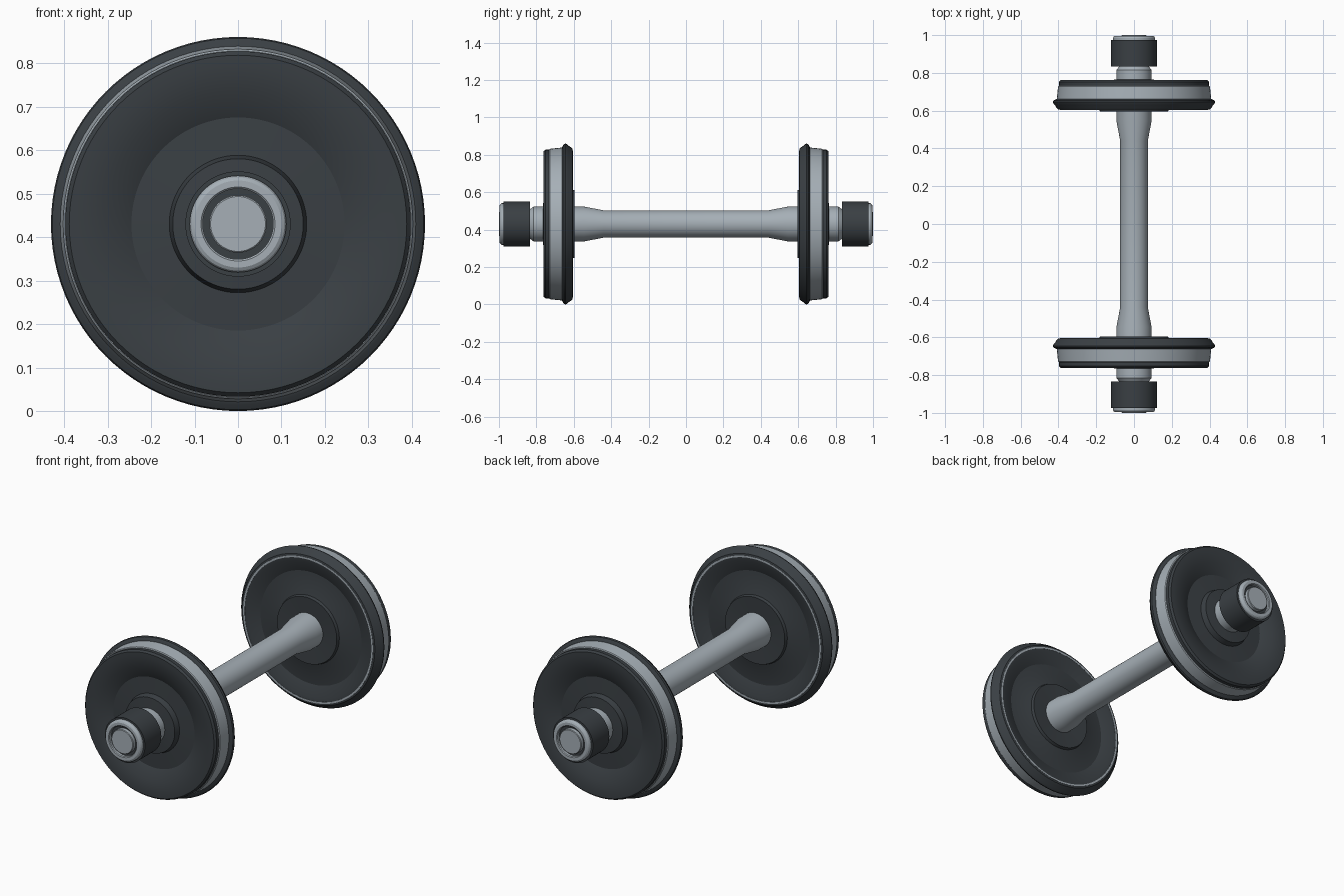
import bpy, bmesh, math

AXIS_Z = 0.43
SEGMENTS = 96

cube = bpy.data.objects.get("Cube")
if cube:
    bpy.data.objects.remove(cube, do_unlink=True)


def make_material(name, color):
    mat = bpy.data.materials.new(name)
    mat.use_nodes = True
    mat.diffuse_color = color
    bsdf = next(n for n in mat.node_tree.nodes if n.type == 'BSDF_PRINCIPLED')
    bsdf.inputs["Base Color"].default_value = color
    return mat


DARK = make_material("dark painted iron", (0.042, 0.050, 0.057, 1))
STEEL = make_material("bare steel", (0.38, 0.43, 0.47, 1))


def lathe(name, profile, mat, side, closed=False):
    """Spin (distance along axle, radius) points around the axle line."""
    bm = bmesh.new()
    rings = []
    for y, r in profile:
        if r == 0:
            rings.append([bm.verts.new((0, side * y, 0))] * SEGMENTS)
            continue
        ring = []
        for i in range(SEGMENTS):
            a = math.tau * i / SEGMENTS
            ring.append(bm.verts.new((r * math.cos(a), side * y, r * math.sin(a))))
        rings.append(ring)
    pairs = list(zip(rings, rings[1:]))
    if closed:
        pairs.append((rings[-1], rings[0]))
    for a, b in pairs:
        for i in range(SEGMENTS):
            j = (i + 1) % SEGMENTS
            corners = list(dict.fromkeys((a[i], a[j], b[j], b[i])))
            bm.faces.new(corners)
    bmesh.ops.recalc_face_normals(bm, faces=bm.faces)
    mesh = bpy.data.meshes.new(name)
    bm.to_mesh(mesh)
    bm.free()
    mesh.materials.append(mat)
    obj = bpy.data.objects.new(name, mesh)
    obj.location.z = AXIS_Z
    bpy.context.collection.objects.link(obj)
    bpy.ops.object.select_all(action='DESELECT')
    obj.select_set(True)
    bpy.context.view_layer.objects.active = obj
    bpy.ops.object.shade_smooth_by_angle(angle=math.radians(25))
    return obj


# Axle: slim middle, thicker wheel seats, tapered shoulder before each bearing
half_axle = [(0.44, 0.073), (0.545, 0.093), (0.815, 0.093), (0.835, 0.078), (0.90, 0.078)]
full_axle = [(-y, r) for y, r in reversed(half_axle)] + half_axle
lathe("axle", [(-0.90, 0)] + full_axle + [(0.90, 0)], STEEL, 1)

# Wheel disc: dished outer face, flat rim, raised inner hub
disc = [(0.60, 0.09), (0.595, 0.18), (0.61, 0.185), (0.625, 0.245), (0.63, 0.305),
        (0.607, 0.365), (0.605, 0.384), (0.64, 0.388), (0.73, 0.397), (0.752, 0.397),
        (0.762, 0.388), (0.762, 0.365), (0.755, 0.305), (0.725, 0.245),
        (0.73, 0.158), (0.76, 0.15), (0.765, 0.09)]

# Flange ring with rounded crest
flange = [(0.605, 0.391), (0.607, 0.402), (0.618, 0.412), (0.628, 0.418), (0.636, 0.426),
          (0.645, 0.43), (0.653, 0.427), (0.66, 0.415), (0.664, 0.405), (0.664, 0.391)]

# Running tread, slightly coned
tread = [(0.66, 0.385), (0.66, 0.409), (0.69, 0.406), (0.728, 0.402), (0.732, 0.398),
         (0.732, 0.385)]

# Thin bright seam on the inner wheel face
seam = [(0.604, 0.383), (0.604, 0.392), (0.62, 0.392), (0.62, 0.383)]

# Bearing sleeve, rounded end ring, recess floor and axle end
bearing = [(0.835, 0.07), (0.835, 0.121), (0.975, 0.121), (0.975, 0.07)]
end_ring = [(0.97, 0.081), (0.97, 0.111), (0.985, 0.111), (0.992, 0.107), (0.996, 0.10),
            (0.996, 0.085), (0.992, 0.081)]
recess = [(0.978, 0), (0.978, 0.09)]
axle_end = [(0.975, 0.066), (0.997, 0.066), (1.0, 0.063), (1.0, 0)]

for label, side in (("front", -1), ("back", 1)):
    lathe(label + "_wheel_disc", disc, DARK, side, True)
    lathe(label + "_wheel_flange", flange, DARK, side, True)
    lathe(label + "_wheel_tread", tread, STEEL, side, True)
    lathe(label + "_wheel_seam", seam, STEEL, side, True)
    lathe(label + "_bearing", bearing, DARK, side, True)
    lathe(label + "_bearing_end_ring", end_ring, STEEL, side, True)
    floor = lathe(label + "_bearing_recess", recess, DARK, side)
    # The open recess floor must face outward
    if floor.data.polygons[0].normal.y * side < 0:
        floor.data.flip_normals()
    lathe(label + "_axle_end", axle_end, STEEL, side)
